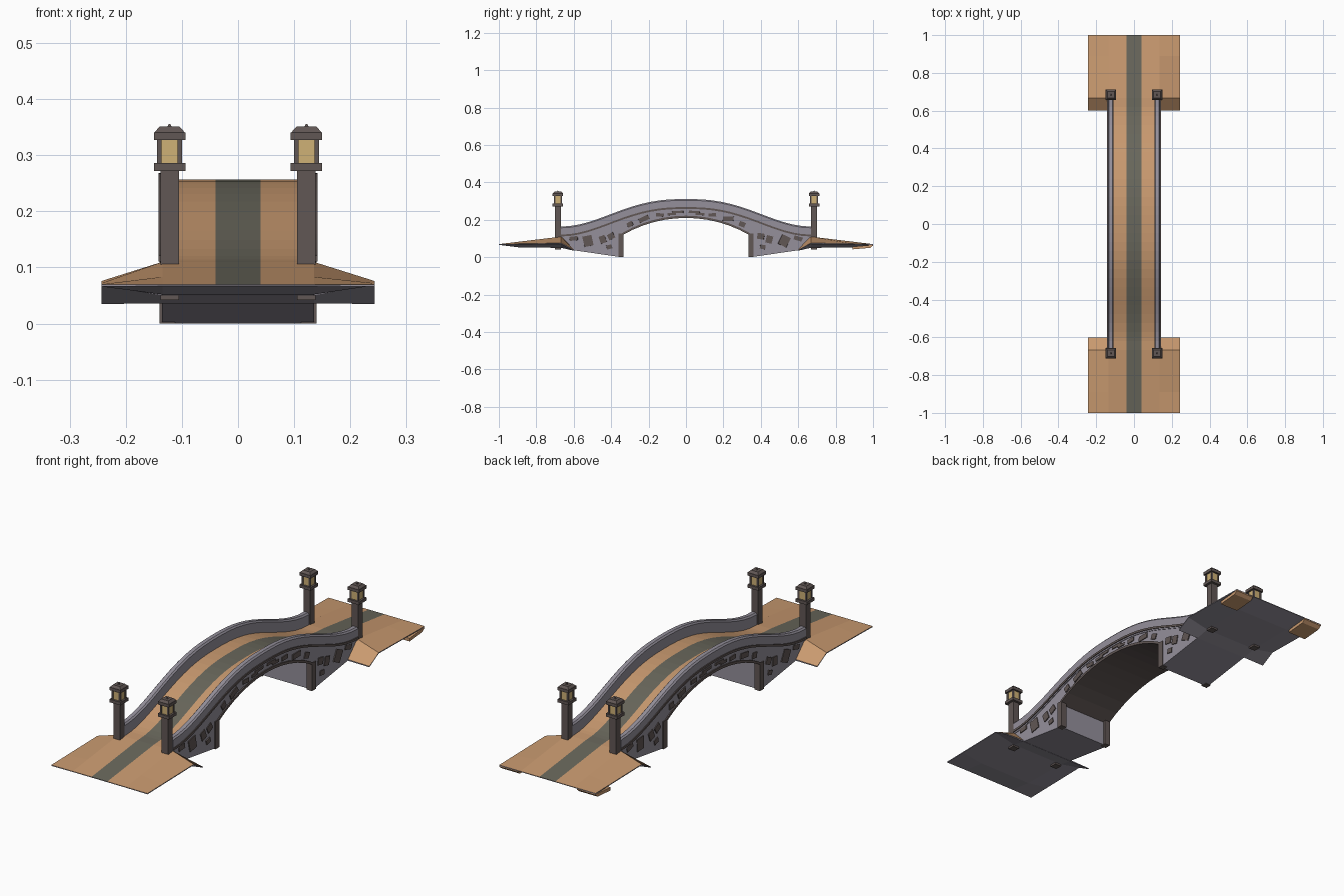
import bpy, bmesh, math, random
from mathutils import Matrix, Vector

random.seed(4)
cube = bpy.data.objects.get("Cube")
if cube:
    bpy.data.objects.remove(cube, do_unlink=True)


def material(name, rgb):
    m = bpy.data.materials.new(name)
    m.use_nodes = True
    m.diffuse_color = (*rgb, 1)
    m.node_tree.nodes["Principled BSDF"].inputs["Base Color"].default_value = (*rgb, 1)
    return m


SAND = material("sandy path", (0.58, 0.32, 0.16))
TRACK = material("grey track", (0.14, 0.135, 0.105))
STONE = material("lavender stone", (0.30, 0.28, 0.33))
TRIM = material("dark trim", (0.12, 0.095, 0.09))
GLASS = material("lantern glass", (0.62, 0.44, 0.18))

HALF = 0.667    # half length of the arched deck
WALL = 0.135    # half width of the bridge body
EDGE = 0.243    # half width of the ramps
TRACK_X = 0.04
PIER = 0.345


def finish(name, bm, mats):
    bmesh.ops.recalc_face_normals(bm, faces=bm.faces)
    me = bpy.data.meshes.new(name)
    bm.to_mesh(me)
    bm.free()
    for m in mats:
        me.materials.append(m)
    ob = bpy.data.objects.new(name, me)
    bpy.context.collection.objects.link(ob)
    return ob


def paint_path(ob):
    """Upward faces become path, with the track along the middle."""
    for p in ob.data.polygons:
        if p.normal.z > 0.3:
            p.material_index = 2 if abs(p.center.x) < TRACK_X else 1


def slab(name, xs, ys, top, bottom, mats):
    """Closed solid between two height functions over an x, y grid."""
    bm = bmesh.new()
    up, low = [[[bm.verts.new((x, y, f(x, y))) for x in xs] for y in ys]
               for f in (top, bottom)]
    nx, ny = len(xs) - 1, len(ys) - 1
    for j in range(ny):
        for g in (up, low):
            for i in range(nx):
                bm.faces.new((g[j][i], g[j][i + 1], g[j + 1][i + 1], g[j + 1][i]))
        for i in (0, nx):
            bm.faces.new((up[j][i], up[j + 1][i], low[j + 1][i], low[j][i]))
    for j in (0, ny):
        for i in range(nx):
            bm.faces.new((up[j][i], up[j][i + 1], low[j][i + 1], low[j][i]))
    return finish(name, bm, mats)


def box(name, centre, half, mat, taper=1.0):
    bm = bmesh.new()
    bmesh.ops.create_cube(bm, size=2)
    for v in bm.verts:
        k = taper if v.co.z > 0 else 1
        v.co = Vector((v.co.x * half[0] * k, v.co.y * half[1] * k, v.co.z * half[2])) + Vector(centre)
    return finish(name, bm, [mat])


def lerp(points, t):
    for (a, u), (b, v) in zip(points, points[1:]):
        if t <= b:
            return u + (v - u) * (t - a) / (b - a)
    return points[-1][1]


def deck(y):
    t = min(abs(y) / HALF, 1)
    return 0.11 + 0.147 * 0.5 * (1 + math.cos(math.pi * t ** 1.25))


def arch(y):
    # circular arc through the springing points and the crown
    rise, span = 0.095, PIER
    r = (span * span + rise * rise) / (2 * rise)
    return 0.21 - r + math.sqrt(r * r - y * y)


def underside(y):
    if abs(y) <= PIER:
        return arch(y) + 0.004
    return lerp([(PIER, 0), (0.6, 0.037), (HALF, 0.052)], abs(y))


# Body with arched opening
steps = [HALF * i / 14 for i in range(-14, 15)]
ys = sorted(steps + [s * e for s in (-1, 1) for e in (PIER, PIER + 0.0005, 0.6)])
body = slab("bridge_body", [-WALL, -TRACK_X, TRACK_X, WALL], ys,
            lambda x, y: deck(y), lambda x, y: underside(y), [STONE, SAND, TRACK])
paint_path(body)

# Arch lining of dark planks
slab("arch_lining", [-0.14, 0.14], [PIER * i / 6 for i in range(-6, 7)],
     lambda x, y: arch(y) + 0.012, lambda x, y: arch(y), [TRIM])

for sx, side in ((-1, "right"), (1, "left")):
    # Parapet with chamfered top, and its trim line
    slab("parapet_" + side, [sx * v for v in (0.108, 0.114, 0.132, 0.138)], steps,
         lambda x, y: deck(y) + (0.054 if 0.11 < abs(x) < 0.135 else 0.047),
         lambda x, y: deck(y) - 0.006, [STONE])
    slab("trim_line_" + side, [sx * 0.13, sx * 0.142], steps,
         lambda x, y: deck(y) + 0.011, lambda x, y: deck(y) + 0.001, [TRIM])

    # Uneven stones set into the outer wall: y, z, half width, half height
    stones = [(0.045, 0.242, 0.03, 0.006), (0.075, 0.231, 0.022, 0.006),
              (0.14, 0.226, 0.02, 0.009), (0.225, 0.205, 0.028, 0.012),
              (0.3, 0.176, 0.016, 0.013), (0.4, 0.112, 0.018, 0.016),
              (0.445, 0.095, 0.016, 0.02), (0.41, 0.055, 0.014, 0.011),
              (0.525, 0.087, 0.024, 0.028), (0.6, 0.1, 0.022, 0.011)]
    bm = bmesh.new()
    for sy in (-1, 1):
        for y, z, w, h in stones:
            tilt = math.atan((deck(y + 0.02) - deck(y - 0.02)) / 0.04)
            turn = sy * (tilt + random.uniform(-0.25, 0.25) * (y > 0.1))
            place = (Matrix.Translation((sx * (WALL + 0.001), sy * y, z))
                     @ Matrix.Rotation(turn, 4, 'X') @ Matrix.Diagonal((0.003, w, h, 1)))
            made = bmesh.ops.create_cube(bm, size=2, matrix=place)
            for v in made["verts"]:
                v.co.y += random.uniform(-0.1, 0.1) * w
    finish("wall_stones_" + side, bm, [TRIM])

    for sy, end in ((-1, "front"), (1, "back")):
        tag = end + "_" + side
        # Pier corner column
        box("pier_column_" + tag, (sx * 0.126, sy * 0.348, 0.063), (0.014, 0.014, 0.063), TRIM)

        # Lamp post and lantern
        px, py = sx * 0.122, sy * 0.685
        box("lamp_post_" + tag, (px, py, 0.157), (0.0165, 0.0165, 0.115), TRIM)
        box("lantern_base_" + tag, (px, py, 0.279), (0.028, 0.028, 0.007), TRIM)
        box("lantern_glass_" + tag, (px, py, 0.307), (0.019, 0.019, 0.022), GLASS)
        for cx in (-1, 1):
            for cy in (-1, 1):
                box("lantern_bar_" + tag, (px + cx * 0.018, py + cy * 0.018, 0.307),
                    (0.004, 0.004, 0.022), TRIM)
        box("lantern_cap_" + tag, (px, py, 0.334), (0.028, 0.028, 0.007), TRIM)
        box("lantern_roof_" + tag, (px, py, 0.346), (0.027, 0.027, 0.005), TRIM, 0.65)
        box("lantern_finial_" + tag, (px, py, 0.353), (0.004, 0.004, 0.003), TRIM, 0.3)

# Approach ramps, sloping to the sides and dropping toward the bridge
MIDDLE = [(0.6, 0.042), (HALF, 0.11), (1, 0.07)]
FLANK = [(0.6, 0.039), (HALF, 0.076), (1, 0.07)]
BELOW = [(0.6, 0.036), (HALF, 0.05), (0.89, 0.052), (1, 0.067)]


def ramp_top(x, y):
    return lerp(FLANK if abs(x) > 0.2 else MIDDLE, abs(y))


def ramp_bottom(x, y):
    return ramp_top(x, y) - 0.004 if abs(x) > 0.2 else lerp(BELOW, abs(y))


for sy, end in ((-1, "front"), (1, "back")):
    ramp = slab("ramp_" + end, [-EDGE, -WALL, -TRACK_X, TRACK_X, WALL, EDGE],
                sorted(sy * y for y in (0.6, HALF, 0.89, 1)),
                ramp_top, ramp_bottom, [STONE, SAND, TRACK])
    paint_path(ramp)

# Sandy lips tucked beneath the back ramp corners
for sx, side in ((-1, "right"), (1, "left")):
    slab("back_lip_" + side, [sx * 0.15, sx * EDGE], [0.89, 0.985, 1],
         lambda x, y: lerp([(0.89, 0.056), (1, 0.066)], y),
         lambda x, y: lerp([(0.89, 0.042), (0.985, 0.05), (1, 0.062)], y), [SAND])
